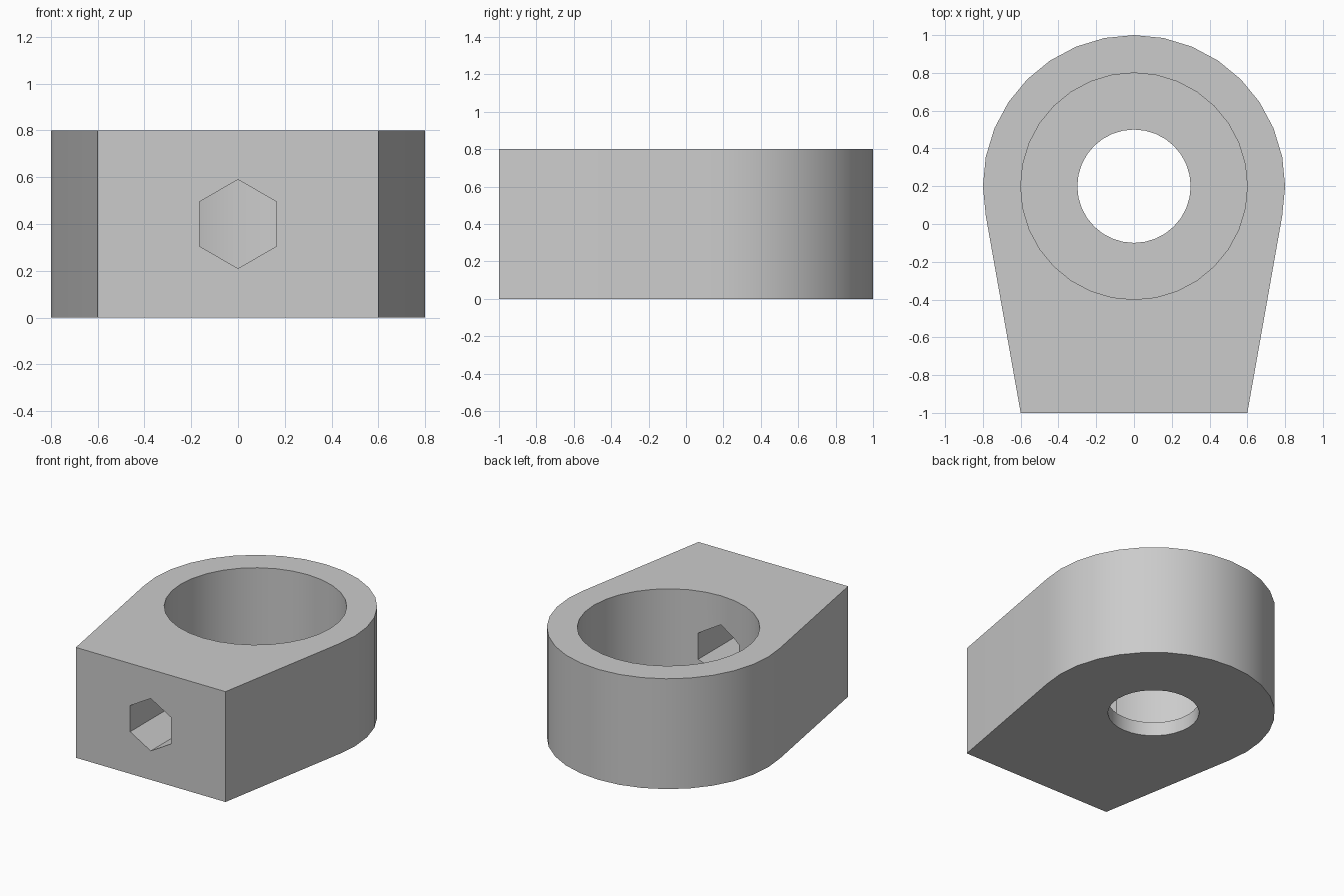
import bpy, bmesh, math
from mathutils import Matrix, Vector

cube = bpy.data.objects.get("Cube")
if cube:
    bpy.data.objects.remove(cube)

HEIGHT, FLOOR, SIDES = 0.8, 0.1, 32
CENTRE = Vector((0, 0.2, 0))

grey = bpy.data.materials.new("plain grey")
grey.use_nodes = True
colour = (0.6, 0.6, 0.6, 1)
grey.diffuse_color = colour
grey.node_tree.nodes["Principled BSDF"].inputs["Base Color"].default_value = colour


def make_object(name, bm):
    bmesh.ops.recalc_face_normals(bm, faces=bm.faces)
    mesh = bpy.data.meshes.new(name)
    bm.to_mesh(mesh)
    bm.free()
    mesh.materials.append(grey)
    obj = bpy.data.objects.new(name, mesh)
    bpy.context.collection.objects.link(obj)
    return obj


def cylinder(name, radius, depth, sides, matrix):
    bm = bmesh.new()
    bmesh.ops.create_cone(bm, cap_ends=True, segments=sides, radius1=radius,
                          radius2=radius, depth=depth, matrix=matrix)
    return make_object(name, bm)


# Body: round head whose sides taper to a flat front
outline = []
for i in range(-1, SIDES // 2 + 2):
    a = 2 * math.pi * i / SIDES
    outline.append(CENTRE + 0.8 * Vector((math.cos(a), math.sin(a), 0)))
outline += [Vector((-0.6, -1, 0)), Vector((0.6, -1, 0))]
bm = bmesh.new()
base = bm.faces.new([bm.verts.new(p) for p in outline])
top = bmesh.ops.extrude_face_region(bm, geom=[base])["geom"]
bmesh.ops.translate(bm, vec=(0, 0, HEIGHT),
                    verts=[v for v in top if isinstance(v, bmesh.types.BMVert)])
body = make_object("clamp_body", bm)

# Cutters: wide socket from above, hole through the floor, hexagonal side bore
socket = cylinder("socket_cutter", 0.6, 1, SIDES,
                  Matrix.Translation(CENTRE + Vector((0, 0, FLOOR + 0.5))))
hole = cylinder("floor_hole_cutter", 0.3, 1, SIDES, Matrix.Translation(CENTRE))
bore = cylinder("hex_bore_cutter", 0.19, 1.2, 6,
                Matrix.Translation((0, -0.6, HEIGHT / 2)) @ Matrix.Rotation(math.pi / 2, 4, 'X'))

bpy.context.view_layer.objects.active = body
body.select_set(True)
for cutter in (socket, hole, bore):
    mod = body.modifiers.new(cutter.name, 'BOOLEAN')
    mod.operation = 'DIFFERENCE'
    mod.solver = 'EXACT'
    mod.object = cutter
    bpy.ops.object.modifier_apply(modifier=mod.name)
    bpy.data.objects.remove(cutter)

bpy.ops.object.shade_smooth_by_angle(angle=math.radians(30))
